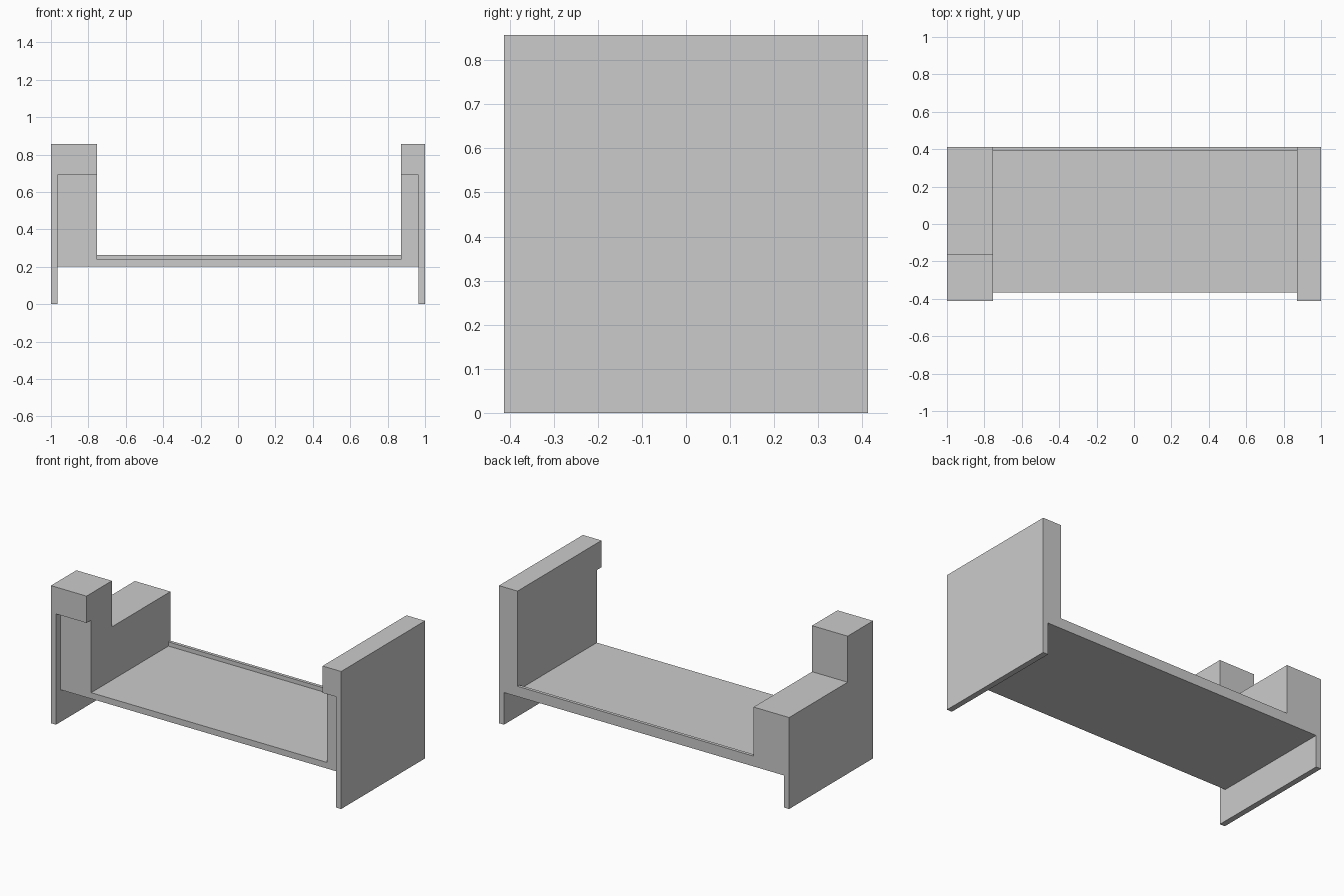
import bpy
import bmesh

old = bpy.data.objects.get("Cube")
if old:
    bpy.data.objects.remove(old, do_unlink=True)

grey = bpy.data.materials.new("plain_grey")
grey.use_nodes = True
colour = (0.6, 0.6, 0.6, 1)
grey.diffuse_color = colour
grey.node_tree.nodes["Principled BSDF"].inputs["Base Color"].default_value = colour

# Shared levels and depths
FRONT, INSET, BACK = -0.413, -0.367, 0.413
UNDER, DECK, RIM, LIP, TOP = 0.2, 0.238, 0.264, 0.69, 0.857
STEP_Y, STEP_Z = -0.163, 0.57


def extrude_x(name, profile, x0, x1):
    """Solid made by sweeping a (y, z) outline from x0 to x1."""
    bm = bmesh.new()
    face = bm.faces.new([bm.verts.new((x0, y, z)) for y, z in profile])
    swept = bmesh.ops.extrude_face_region(bm, geom=[face])["geom"]
    moved = [v for v in swept if isinstance(v, bmesh.types.BMVert)]
    bmesh.ops.translate(bm, verts=moved, vec=(x1 - x0, 0, 0))
    bmesh.ops.recalc_face_normals(bm, faces=bm.faces)
    mesh = bpy.data.meshes.new(name)
    bm.to_mesh(mesh)
    bm.free()
    mesh.materials.append(grey)
    obj = bpy.data.objects.new(name, mesh)
    bpy.context.collection.objects.link(obj)
    return obj


# Top outlines, front to back: one stepped, one level
stepped = [(FRONT, TOP), (STEP_Y, TOP), (STEP_Y, STEP_Z), (BACK, STEP_Z)]
level = [(FRONT, TOP), (BACK, TOP)]


def end_unit(name, outline, outer, seam, inner):
    """Outer panel reaching the floor, plus a raised block with a front lip."""
    extrude_x(name + "_panel", [(FRONT, 0)] + outline + [(BACK, 0)], outer, seam)
    block = outline + [(BACK, UNDER), (INSET, UNDER), (INSET, LIP), (FRONT, LIP)]
    extrude_x(name + "_block", block, seam, inner)


end_unit("right_end", stepped, -1, -0.965, -0.755)
end_unit("left_end", level, 1, 0.965, 0.872)

# Deck with a low rim along the back
extrude_x("deck", [(INSET, UNDER), (BACK, UNDER), (BACK, RIM), (0.393, RIM),
                   (0.393, DECK), (INSET, DECK)], -0.755, 0.872)
